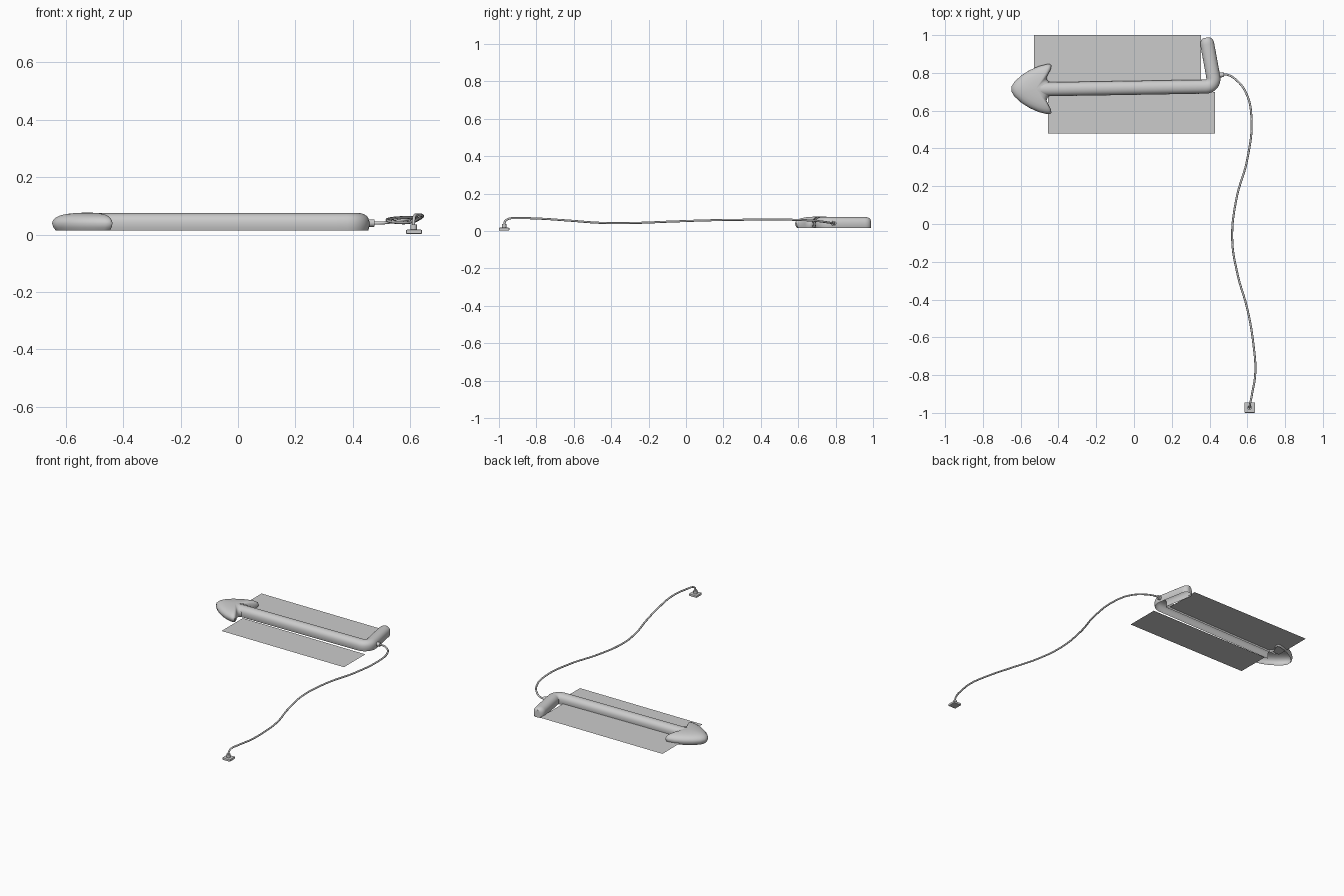
import bpy, math
from mathutils import Vector

if "Cube" in bpy.data.objects:
    bpy.data.objects.remove(bpy.data.objects["Cube"])


def make_mesh(name, verts, faces, smooth=True, angle=50):
    me = bpy.data.meshes.new(name)
    me.from_pydata([tuple(v) for v in verts], [], faces)
    me.update()
    ob = bpy.data.objects.new(name, me)
    bpy.context.collection.objects.link(ob)
    bpy.ops.object.select_all(action='DESELECT')
    ob.select_set(True)
    bpy.context.view_layer.objects.active = ob
    if smooth:
        bpy.ops.object.shade_smooth_by_angle(angle=math.radians(angle))
    return ob


def sheet(name, x0, x1, y0, y1, z):
    make_mesh(name, [(x0, y0, z), (x1, y0, z), (x1, y1, z), (x0, y1, z)],
              [(0, 1, 2, 3)], smooth=False)


def cylinder(name, p, q, r):
    p, q = Vector(p), Vector(q)
    bpy.ops.mesh.primitive_cylinder_add(vertices=20, radius=r, depth=(q - p).length,
                                        location=(p + q) / 2)
    ob = bpy.context.object
    ob.name = name
    ob.rotation_euler = (q - p).to_track_quat('Z', 'Y').to_euler()
    bpy.ops.object.shade_smooth_by_angle(angle=math.radians(40))


# Two flat backing strips, one each side of the shaft
sheet("lower_strip", -0.455, 0.43, 0.48, 0.70, 0.0)
sheet("upper_strip", -0.53, 0.355, 0.745, 1.0, 0.026)

# Shaft with hooked tail: open-bottomed arch swept along a path
R, BASE = 0.037, 0.015
arch = [(-0.9, 0.0), (-0.97, 0.01)]
arch += [(-math.cos(math.pi * i / 14), 0.022 + 0.038 * math.sin(math.pi * i / 14) ** 0.8)
         for i in range(15)]
arch += [(0.97, 0.01), (0.9, 0.0)]
stations = []  # (point, heading angle, width factor, height factor)
for x, y in [(-0.5, 0.713), (-0.1, 0.719), (0.34, 0.7265)]:
    stations.append((Vector((x, y, 0)), 0.015, 1, 1))
for i in range(9):
    a = math.radians(-89 + 99 * i / 8)
    p = Vector((0.38 + 0.041 * math.cos(a), 0.768 + 0.041 * math.sin(a), 0))
    stations.append((p, a + math.pi / 2, 1, 1))
end, head = Vector((0.388, 0.951, 0)), math.radians(100)
for i in range(7):
    t = math.radians(75 * i / 6)
    p = end + Vector((math.cos(head), math.sin(head), 0)) * R * math.sin(t)
    stations.append((p, head, math.cos(t) ** 0.7, 0.72 + 0.28 * math.cos(t)))
verts, faces, n = [], [], len(arch)
for p, h, w, k in stations:
    side = Vector((math.sin(h), -math.cos(h), 0))
    for u, z in arch:
        verts.append(p + side * (u * w * R) + Vector((0, 0, BASE + z * k)))
for s in range(len(stations) - 1):
    for i in range(n - 1):
        a = s * n + i
        faces.append((a, a + n, a + n + 1, a + 1))
faces.append(tuple(range((len(stations) - 1) * n, len(stations) * n)))
make_mesh("shaft", verts, faces)

# Arrowhead: half outline mirrored, stacked into an open-bottomed dome
half = [(-0.648, 0.014), (-0.632, 0.040), (-0.597, 0.072), (-0.553, 0.100),
        (-0.503, 0.122), (-0.463, 0.132), (-0.445, 0.132), (-0.437, 0.124),
        (-0.441, 0.104), (-0.455, 0.078), (-0.463, 0.060), (-0.458, 0.046), (-0.447, 0.038)]
outline = half + [(x, -y) for x, y in reversed(half)]
cx, cy = -0.52, 0.714
layers = [(0.90, 0.015), (0.96, 0.025), (1.0, 0.039), (0.97, 0.050), (0.89, 0.060),
          (0.77, 0.067), (0.6, 0.072), (0.35, 0.0755)]
verts, faces, n = [], [], len(outline)
for s, z in layers:
    verts += [(cx + (x - cx) * s, cy + y * s, z) for x, y in outline]
for k in range(len(layers) - 1):
    for i in range(n):
        a, b = k * n + i, k * n + (i + 1) % n
        if i == n // 2 - 1:
            continue  # open where the shaft joins
        faces.append((b, a, a + n, b + n))
verts.append((cx, cy, 0.077))
top = (len(layers) - 1) * n
faces += [(top + (i + 1) % n, top + i, len(verts) - 1) for i in range(n)]
make_mesh("arrowhead", verts, faces)

# Cable
path = [(0.455, 0.79, 0.040), (0.49, 0.791, 0.040), (0.535, 0.768, 0.044), (0.595, 0.69, 0.054),
        (0.622, 0.555, 0.060), (0.60, 0.344, 0.060), (0.542, 0.132, 0.057), (0.52, -0.08, 0.050),
        (0.548, -0.265, 0.043), (0.60, -0.45, 0.043), (0.632, -0.635, 0.056),
        (0.642, -0.79, 0.066), (0.625, -0.90, 0.068), (0.615, -0.95, 0.064),
        (0.612, -0.968, 0.050), (0.612, -0.971, 0.02)]
cu = bpy.data.curves.new("cable", 'CURVE')
cu.dimensions = '3D'
cu.bevel_depth = 0.0055
cu.bevel_resolution = 3
cu.use_fill_caps = True
sp = cu.splines.new('BEZIER')
sp.bezier_points.add(len(path) - 1)
for bp, co in zip(sp.bezier_points, path):
    bp.co = co
    bp.handle_left_type = bp.handle_right_type = 'AUTO'
bpy.context.collection.objects.link(bpy.data.objects.new("cable", cu))

# Cable sockets at both ends
cylinder("cable_collar", (0.44, 0.787, 0.040), (0.474, 0.791, 0.040), 0.013)
cylinder("plug_neck", (0.612, -0.972, 0.012), (0.612, -0.972, 0.036), 0.012)

# Plug base block
bpy.ops.mesh.primitive_cube_add(size=1, location=(0.613, -0.972, 0.0095))
plug = bpy.context.object
plug.name = "plug_base"
plug.scale = (0.056, 0.056, 0.015)
bpy.ops.object.transform_apply(location=False, rotation=False, scale=True)
bev = plug.modifiers.new("bevel", 'BEVEL')
bev.width = 0.004
bev.segments = 2
